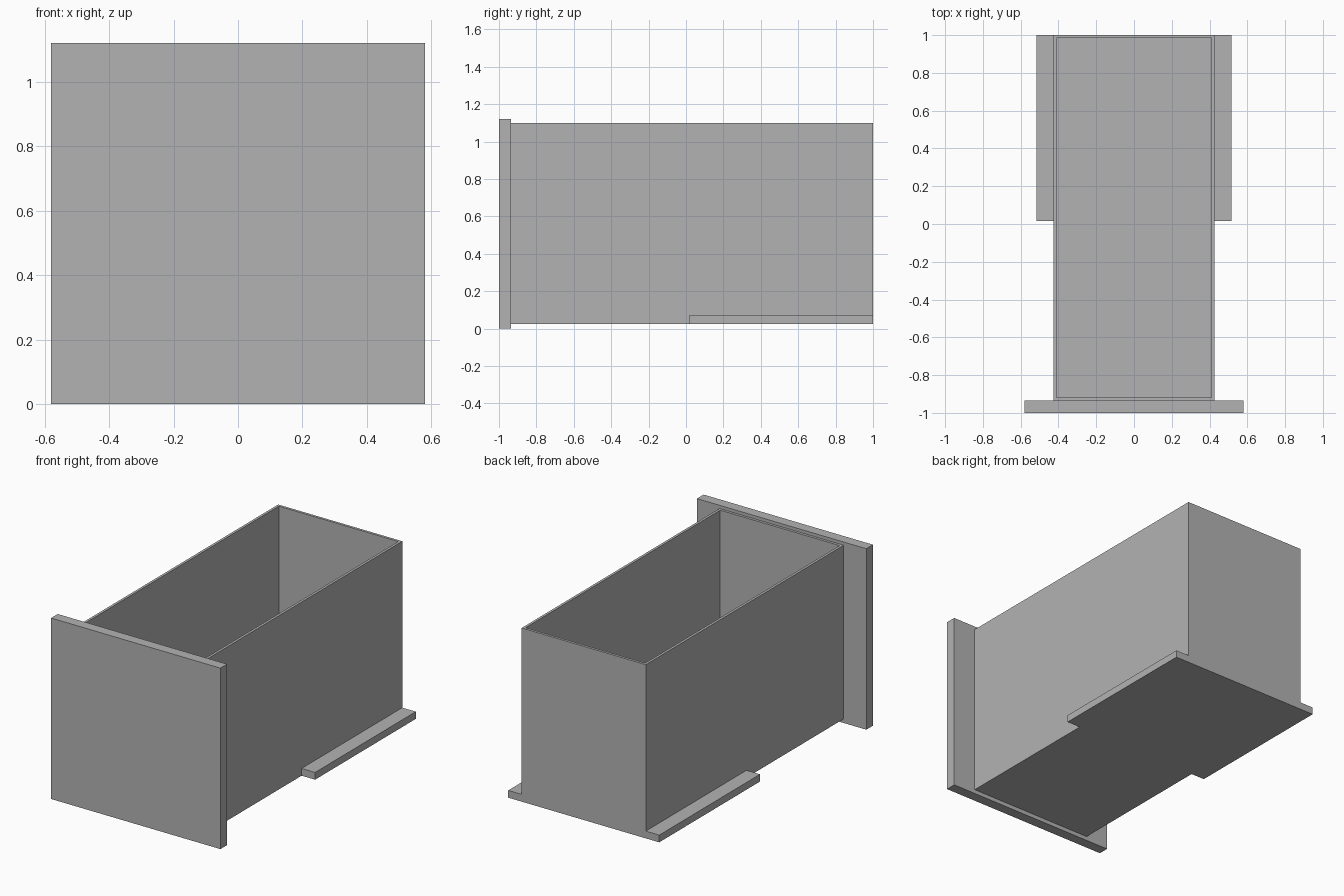
import bpy
import bmesh

cube = bpy.data.objects.get("Cube")
if cube:
    bpy.data.objects.remove(cube, do_unlink=True)

# One plain grey for the whole drawer
grey = bpy.data.materials.new("plain grey")
grey.use_nodes = True
GREY = (0.45, 0.45, 0.45, 1)
grey.diffuse_color = GREY
grey.node_tree.nodes["Principled BSDF"].inputs["Base Color"].default_value = GREY


def add_object(name, bm):
    mesh = bpy.data.meshes.new(name)
    bm.to_mesh(mesh)
    bm.free()
    mesh.materials.append(grey)
    obj = bpy.data.objects.new(name, mesh)
    bpy.context.collection.objects.link(obj)
    return obj


def box_bmesh(low, high):
    bm = bmesh.new()
    bmesh.ops.create_cube(bm, size=1)
    for v in bm.verts:
        v.co = [(a + b) / 2 + c * (b - a) for a, b, c in zip(low, high, v.co)]
    return bm


WALL = 0.016
HALF_WIDTH = 0.425
PANEL_BACK = -0.935
BASE, RIM = 0.025, 1.1

# Open tray: inset the top face for the rim, then sink it to the floor
tray = box_bmesh((-HALF_WIDTH, PANEL_BACK, BASE), (HALF_WIDTH, 1, RIM))
tray.normal_update()
top = max(tray.faces, key=lambda f: f.calc_center_median().z)
bmesh.ops.inset_region(tray, faces=[top], thickness=WALL, use_even_offset=True)
sunk = bmesh.ops.extrude_discrete_faces(tray, faces=[top])["faces"][0]
for v in sunk.verts:
    v.co.z = BASE + WALL
bmesh.ops.recalc_face_normals(tray, faces=tray.faces)
add_object("drawer_tray", tray)

# Front panel
add_object("front_panel", box_bmesh((-0.58, -1, 0), (0.58, PANEL_BACK, 1.12)))

# Runners along the lower rear sides
for side, name in ((1, "left_runner"), (-1, "right_runner")):
    x0, x1 = sorted((side * HALF_WIDTH, side * 0.517))
    add_object(name, box_bmesh((x0, 0.015, BASE), (x1, 1, 0.07)))
